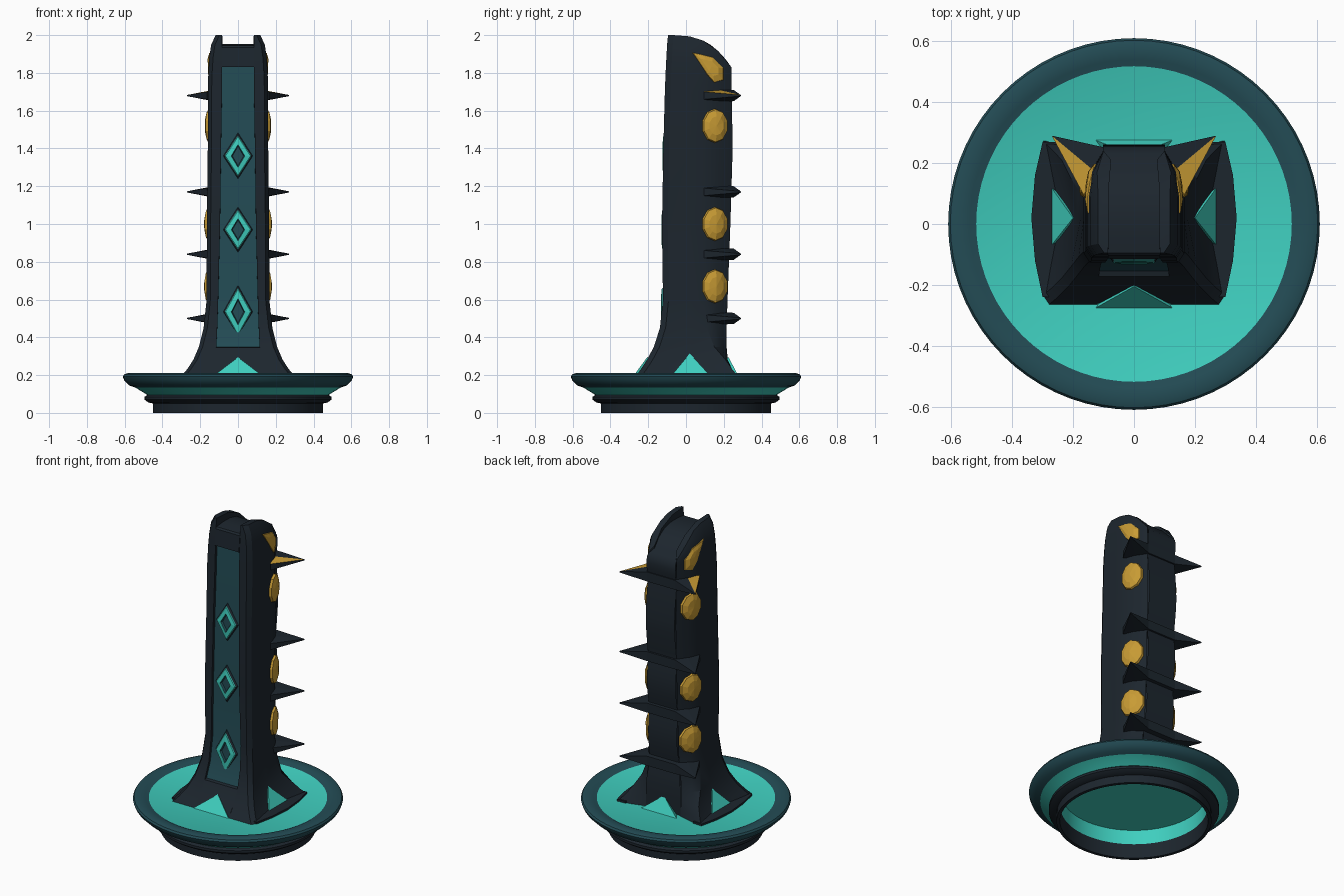
import bpy, bmesh, math
from mathutils import Vector
from mathutils.bvhtree import BVHTree

if "Cube" in bpy.data.objects:
    bpy.data.objects.remove(bpy.data.objects["Cube"])


def mat(name, rgb):
    m = bpy.data.materials.new(name)
    m.diffuse_color = (*rgb, 1)
    m.use_nodes = True
    m.node_tree.nodes["Principled BSDF"].inputs["Base Color"].default_value = m.diffuse_color
    return m


DARK = mat("charcoal", (0.012, 0.019, 0.027))
DEEP = mat("deep teal", (0.017, 0.072, 0.091))
TEAL = mat("bright teal", (0.05, 0.62, 0.52))
GOLD = mat("gold", (0.58, 0.33, 0.035))


def build(name, verts, faces, mats, idx=None, smooth=None, recalc=True):
    """Make an object; idx gives one material number per face."""
    me = bpy.data.meshes.new(name)
    me.from_pydata([tuple(v) for v in verts], [], faces)
    for m in mats:
        me.materials.append(m)
    if idx:
        me.polygons.foreach_set("material_index", idx)
    if recalc:
        bm = bmesh.new()
        bm.from_mesh(me)
        bmesh.ops.recalc_face_normals(bm, faces=bm.faces)
        bm.to_mesh(me)
        bm.free()
    ob = bpy.data.objects.new(name, me)
    bpy.context.collection.objects.link(ob)
    if smooth:
        bpy.ops.object.select_all(action='DESELECT')
        ob.select_set(True)
        bpy.context.view_layer.objects.active = ob
        bpy.ops.object.shade_smooth_by_angle(angle=math.radians(smooth))
    return ob


# Round base: hollow lathe, colour number belongs to the segment after each point
prof = [(0, .18, 2), (.42, .18, 2), (.425, .09, 0), (.43, 0, 0), (.45, 0, 0), (.45, .05, 0),
        (.475, .055, 0), (.495, .07, 0), (.495, .085, 0), (.48, .095, 2), (.545, .135, 1),
        (.575, .145, 1), (.602, .172, 1), (.61, .192, 1), (.603, .204, 1), (.585, .21, 1),
        (.54, .207, 1), (.518, .197, 2), (0, .2, 2)]
N = 72
verts = [(r * math.cos(2 * math.pi * k / N), r * math.sin(2 * math.pi * k / N), z)
         for r, z, c in prof[1:-1] for k in range(N)]
faces, idx = [], []
for i in range(len(prof) - 3):
    for k in range(N):
        a, b = i * N + k, i * N + (k + 1) % N
        faces.append((a, b, b + N, a + N))
        idx.append(prof[i + 1][2])
last = (len(prof) - 3) * N
faces += [tuple(range(N)), tuple(range(last, last + N))]
idx += [2, 2]
build("round_base", verts, faces, [DARK, DEEP, TEAL], idx, 35)

# Column sections: z, panel half width, corner x, side x, front y, rear corner y, back x, back y
SEC = [(.195, .12, .30, .25, -.265, .275, .12, .23), (.23, .12, .27, .23, -.24, .245, .12, .228),
       (.28, .12, .237, .207, -.207, .21, .12, .22), (.35, .115, .207, .187, -.17, .15, .12, .215),
       (.45, .11, .182, .175, -.138, .11, .11, .215), (.6, .105, .166, .165, -.122, .09, .10, .22),
       (1.0, .095, .165, .165, -.127, .09, .10, .235), (1.4, .09, .16, .16, -.12, .09, .10, .247),
       (1.7, .085, .16, .16, -.112, .09, .10, .242), (1.8, .085, .157, .157, -.108, .09, .10, .24)]


def section(z):
    if z >= SEC[-1][0]:
        return SEC[-1]
    for a, b in zip(SEC, SEC[1:]):
        if z <= b[0]:
            t = max(0, (z - a[0]) / (b[0] - a[0]))
            return [u + (v - u) * t for u, v in zip(a, b)]


def ztop(y):
    return 2.0 - .17 * max(0, (y + .095) / .335) ** 3


def cheek_ring(s, c, sx):
    z, p, _, _, yf, ye, bx, yb = s
    return [(p, yf), (c - .02, yf), (c, yf + .03), (sx, .02), (c, ye),
            ((c + bx) / 2 + .012, (ye + yb) / 2 + .006), (bx, yb), (p - .01, yb - .03),
            (p - .003, .13), (p - .003, .02)]


# Side walls with splayed feet and swept, pointed tops
rings = [[(x, y, s[0]) for x, y in cheek_ring(s, s[2], s[3])] for s in SEC]
for t, c, yf in ((.4, .152, -.104), (.75, .142, -.1), (1, .118, -.095)):
    s = list(SEC[-1])
    s[4] = yf
    rings.append([(x, y, 1.8 + (ztop(y) - 1.8) * t) for x, y in cheek_ring(s, c, c)])
M = 10
verts = [v for r in rings for v in r]
faces = [(i * M + k, i * M + (k + 1) % M, (i + 1) * M + (k + 1) % M, (i + 1) * M + k)
         for i in range(len(rings) - 1) for k in range(M)]
t0 = (len(rings) - 1) * M
faces += [tuple(range(M))] + [tuple(t0 + k for k in q) for q in
                              ((0, 1, 2, 9), (2, 3, 9), (3, 4, 8, 9), (4, 5, 8), (5, 6, 7, 8))]
for side, n in ((1, "right"), (-1, "left")):
    build("side_wall_" + n, [(x * side, y, z) for x, y, z in verts], faces, [DARK], None, 28)
wall = BVHTree.FromPolygons([Vector(v) for v in verts], faces)

# Core: recessed front panel, curved top and rippled back
SPIKES = (.5, .84, 1.17, 1.68)


def ripple(z):
    for a, b in zip((.2,) + SPIKES, SPIKES + (1.86,)):
        if a <= z <= b:
            return .018 * math.sin(math.pi * (z - a) / (b - a)) - .004
    return 0


pts = []
for z in (.2, .28, .345, .35, .45, .6, 1.0, 1.4, 1.7, 1.83):
    s = section(z)
    pts.append((s[1], s[4] + (.0 if z < .35 else .016), z))
pts += [(.086, -.113, 1.832), (.086, -.104, 1.935), (.086, -.095, 1.945)]
pts += [(.088 + .01 * k / 5, -.095 + .325 * k / 5, ztop(-.095 + .325 * k / 5) - .055 + .045 * k / 5)
        for k in range(1, 6)]
for k in range(48):
    z = 1.81 - 1.61 * k / 47
    s = section(z)
    pts.append((s[6] + .002, s[7] + ripple(z), z))
verts = [(x * e, y, z) for x, y, z in pts for e in (-1, 1)]
n = len(pts)
faces = [(2 * i, 2 * i + 1, 2 * ((i + 1) % n) + 1, 2 * ((i + 1) % n)) for i in range(n)]
idx = [1 if 3 <= i < 9 else 0 for i in range(n)]
build("column_core", verts, faces, [DARK, DEEP], idx, 35)


# Diamond ornaments on the front: dark rim, teal ring, deep teal centre
def diamond(z, h):
    y = section(z)[4] + .016
    loops = [(.078, h + .015, 0), (.07, h, .012), (.066, h - .006, .016),
             (.036, h * .56, .02), (.03, h * .47, .008)]
    vs, fs, ix = [], [], []
    for w, hh, d in loops:
        vs += [(w, y - d, z), (0, y - d, z + hh), (-w, y - d, z), (0, y - d, z - hh)]
    for i in range(4):
        for k in range(4):
            a, b = 4 * i + k, 4 * i + (k + 1) % 4
            fs.append((a, b, b + 4, a + 4))
            ix.append((0, 2, 2, 1)[i])
    fs.append((16, 17, 18, 19))
    ix.append(1)
    build("front_diamond", vs, fs, [DARK, DEEP, TEAL], ix)


for z, h in ((.535, .125), (.97, .105), (1.36, .108)):
    diamond(z, h)

# Horned blades wrapped around the back
for z in SPIKES:
    half = [(.165, .095), (.27, .29), (.10, .252), (.12, .165)]
    vs = []
    for side in (1, -1):
        for up in (1, -1):
            for (x, y), h in zip(half, (.02, .003, .03, .032)):
                vs.append((x * side, y, z + up * h))
    fs, ix = [], []
    for o in (0, 8):
        fs += [(o, o + 1, o + 3), (o + 1, o + 2, o + 3), (o + 4, o + 5, o + 7),
               (o + 5, o + 6, o + 7), (o, o + 1, o + 5, o + 4), (o + 1, o + 2, o + 6, o + 5),
               (o, o + 3, o + 7, o + 4)]
        ix += [1 if z > 1.6 else 0] + [0] * 6
    fs += [(2, 3, 11, 10), (6, 7, 15, 14), (2, 10, 14, 6), (3, 11, 15, 7)]
    ix += [0] * 4
    build("horned_blade", vs, fs, [DARK, GOLD], ix)


# Gold studs laid on the walls; the outline is given in (y, z)
def stud(name, outline, height):
    cy = sum(p[0] for p in outline) / len(outline)
    cz = sum(p[1] for p in outline) / len(outline)
    vs, m = [], len(outline)
    for f, lift in ((1, -.004), (.93, .5 * height), (.55, .9 * height), (0, height)):
        for y, z in (outline if f else [(0, 0)]):
            y, z = (cy + (y - cy) * f, cz + (z - cz) * f) if f else (cy, cz)
            hit = wall.ray_cast(Vector((1, y, z)), Vector((-1, 0, 0)))[0]
            vs.append(((hit.x if hit else .12) + lift, y + lift * .4, z))
    fs = [(i * m + k, i * m + (k + 1) % m, (i + 1) * m + (k + 1) % m, (i + 1) * m + k)
          for i in range(2) for k in range(m)]
    fs += [(2 * m + k, 2 * m + (k + 1) % m, 3 * m) for k in range(m)]
    for side in (1, -1):
        build(name, [(x * side, y, z) for x, y, z in vs], fs, [GOLD])


for z in (.67, 1.0, 1.52):
    stud("gold_stud", [(.153 + .07 * math.cos(math.pi * (k + .5) / 5),
                        z + .092 * math.sin(math.pi * (k + .5) / 5)) for k in range(10)], .024)
stud("gold_crest", [(.03, 1.91), (.08, 1.90), (.14, 1.885), (.2, 1.825), (.2, 1.76),
                    (.15, 1.745), (.11, 1.79)], .01)


# Teal wedges under the arches, between the feet
def wedge(name, a, b, top, inner):
    build(name, [a, b, top, inner], [(0, 1, 2), (1, 3, 2), (3, 0, 2), (0, 3, 1)], [TEAL])


wedge("front_wedge", (-.125, -.275, .2), (.125, -.275, .2), (0, -.205, .295), (0, -.1, .2))
wedge("back_wedge", (-.125, .275, .2), (.125, .275, .2), (0, .225, .295), (0, .1, .2))
for side, n in ((1, "right"), (-1, "left")):
    wedge("side_wedge_" + n, (.275 * side, -.075, .2), (.275 * side, .125, .2),
          (.2 * side, .02, .315), (.1 * side, .02, .2))
    # Dark bowed sill joining the feet on this side
    xy = [(.24, -.24), (.3, -.24), (.325, -.12), (.337, .02), (.325, .16), (.3, .27), (.24, .27)]
    vs = [(x * side, y, z) for z in (.195, .209) for x, y in xy]
    fs = [tuple(range(7)), tuple(range(7, 14))]
    fs += [(k, (k + 1) % 7, (k + 1) % 7 + 7, k + 7) for k in range(7)]
    build("side_sill_" + n, vs, fs, [DARK])
